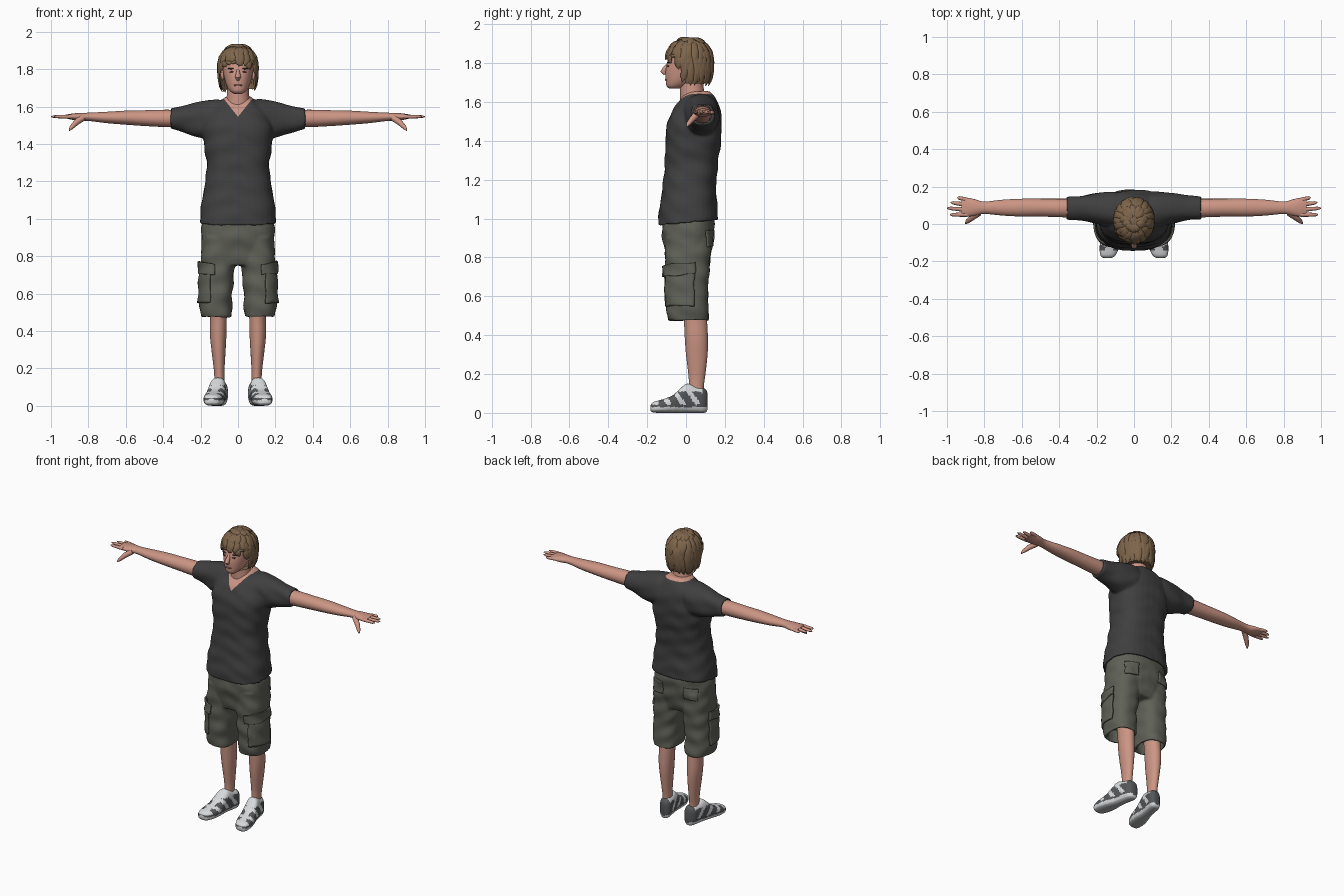
import bpy, bmesh, math, random
from mathutils import Vector

random.seed(4)
if "Cube" in bpy.data.objects:
    bpy.data.objects.remove(bpy.data.objects["Cube"])


def material(name, *rgb):
    m = bpy.data.materials.new(name)
    m.use_nodes = True
    m.diffuse_color = (*rgb, 1)
    m.node_tree.nodes["Principled BSDF"].inputs["Base Color"].default_value = (*rgb, 1)
    return m


SKIN = material("skin", .6, .3, .23)
HAIR = material("brown hair", .21, .13, .07)
BROW = material("dark brown", .07, .04, .025)
LIPS = material("lips", .42, .17, .14)
SHIRT = material("charcoal cloth", .05, .05, .052)
SHORTS = material("olive grey cloth", .115, .118, .095)
WHITE = material("shoe white", .68, .7, .71)
DARK = material("shoe dark grey", .09, .095, .1)
SOLE = material("sole grey", .42, .43, .44)


def make(name, bm, *mats, angle=50):
    bmesh.ops.recalc_face_normals(bm, faces=bm.faces)
    me = bpy.data.meshes.new(name)
    bm.to_mesh(me)
    bm.free()
    for m in mats:
        me.materials.append(m)
    ob = bpy.data.objects.new(name, me)
    bpy.context.scene.collection.objects.link(ob)
    smooth(me, angle)
    return ob


def smooth(me, angle=50):
    for p in me.polygons:
        p.use_smooth = True
    me.set_sharp_from_angle(angle=math.radians(angle))


def skin_rings(bm, rings):
    # bridge consecutive point loops and close both ends
    loops = [[bm.verts.new(p) for p in r] for r in rings]
    n = len(loops[0])
    for a, b in zip(loops, loops[1:]):
        for i in range(n):
            bm.faces.new((a[i], a[(i + 1) % n], b[(i + 1) % n], b[i]))
    bm.faces.new(loops[0])
    bm.faces.new(loops[-1])


def loft(bm, rows, axis="z", n=32, steps=4, power=2.3, fold=0, mirror=False):
    # rows: position, low/high of each cross axis (or one half width); fold turns the last hem inside
    rows = [r if len(r) == 5 else (r[0], -r[1], r[1], r[2], r[3]) for r in rows]
    fine = []
    for i in range(len(rows) - 1):
        quad = [rows[max(0, min(len(rows) - 1, i + k))] for k in (-1, 0, 1, 2)]
        for s in range(steps):
            t = s / steps
            fine.append([b + t / 2 * (c - a + t * (2*a - 5*b + 4*c - d + t * (3*(b - c) + d - a)))
                         for a, b, c, d in zip(*quad)])
    fine.append(list(rows[-1]))
    if fold:
        p, a0, a1, b0, b1 = fine[-1]
        w = .014
        for push in (0, fold):
            fine.append([p + push, a0 + w, a1 - w, b0 + w, b1 - w])
    for side in ((1, -1) if mirror else (1,)):
        rings = []
        for p, a0, a1, b0, b1 in fine:
            ring = []
            for k in range(n):
                c, s = math.cos(math.tau * k / n), math.sin(math.tau * k / n)
                a = (a0 + a1) / 2 + (a1 - a0) / 2 * math.copysign(abs(c) ** (2 / power), c)
                b = (b0 + b1) / 2 + (b1 - b0) / 2 * math.copysign(abs(s) ** (2 / power), s)
                x, y, z = {"z": (a, b, p), "x": (p, a, b), "y": (a, p, b)}[axis]
                ring.append((x * side, y, z))
            rings.append(ring)
        skin_rings(bm, rings)


def tube(bm, pts, radii, ups, flat=1, n=10):
    pts = [Vector(p) for p in pts]
    rings = []
    for i, p in enumerate(pts):
        t = (pts[min(i + 1, len(pts) - 1)] - pts[max(i - 1, 0)]).normalized()
        u = t.cross(ups[i]).normalized()
        v = u.cross(t)
        rings.append([p + radii[i] * (u * math.cos(math.tau * k / n) + v * flat * math.sin(math.tau * k / n))
                      for k in range(n)])
    skin_rings(bm, rings)


def fuse(ob, mats, wrinkle):
    # merge overlapping volumes into one soft cloth surface
    rm = ob.modifiers.new("merge", "REMESH")
    rm.mode, rm.voxel_size = "VOXEL", .007
    sm = ob.modifiers.new("soften", "SMOOTH")
    sm.iterations = 5
    me = bpy.data.meshes.new_from_object(ob.evaluated_get(bpy.context.evaluated_depsgraph_get()))
    ob.modifiers.clear()
    ob.data = me
    me.materials.clear()
    for m in mats:
        me.materials.append(m)
    normals = [v.normal.copy() for v in me.vertices]
    for v, nrm in zip(me.vertices, normals):
        x, y, z = v.co
        v.co += nrm * wrinkle * math.sin(55 * z + 14 * abs(x) + 9 * y) * math.sin(17 * x + 21 * y + 8 * z)
    for p in me.polygons:
        p.material_index = 0
    smooth(me, 60)


# shirt: torso and sleeves
bm = bmesh.new()
loft(bm, [(1.655, .065, .0, .12), (1.625, .1, -.02, .15), (1.57, .155, -.06, .175), (1.5, .185, -.095, .183),
          (1.4, .183, -.105, .18), (1.28, .167, -.11, .165), (1.15, .184, -.122, .155),
          (1.05, .2, -.138, .163), (.978, .206, -.145, .165)], power=2.5, fold=.06)
for v in bm.verts:
    if v.co.z < 1.1:
        v.co.z += .1 * (v.co.y - .01) * min(1, (1.1 - v.co.z) / .1)
loft(bm, [(.04, .02, .14, 1.48, 1.615), (.1, -.02, .17, 1.43, 1.638), (.2, -.0, .166, 1.432, 1.625),
          (.28, .02, .152, 1.457, 1.606), (.362, .024, .146, 1.48, 1.592)],
     axis="x", fold=-.04, mirror=True)
shirt = make("shirt", bm, SHIRT)
fuse(shirt, (SHIRT, SKIN), .003)

# V neck cut into the shirt surface
bm = bmesh.new()
bm.from_mesh(shirt.data)
V_Z, SLOPE = 1.545, 1.27
for co, no in (((0, 0, V_Z), (SLOPE, 0, 1)), ((0, 0, V_Z), (-SLOPE, 0, 1)),
               ((0, .06, 0), (0, 1, 0)), ((0, 0, 1.64), (0, 0, 1))):
    bmesh.ops.bisect_plane(bm, geom=bm.verts[:] + bm.edges[:] + bm.faces[:], plane_co=co, plane_no=no)
for f in bm.faces:
    c = f.calc_center_median()
    in_v = c.y < .06 and c.z > V_Z + SLOPE * abs(c.x)
    f.material_index = int(in_v or (c.z > 1.64 and abs(c.x) < .08))
bm.to_mesh(shirt.data)
bm.free()

# shorts
bm = bmesh.new()
loft(bm, [(1.02, .18, -.115, .14), (.95, .194, -.124, .145), (.85, .195, -.114, .135), (.75, .165, -.09, .11)],
     power=2.5)
loft(bm, [(.9, .01, .188, -.11, .13), (.8, .012, .197, -.107, .125), (.7, .022, .2, -.104, .118),
          (.6, .03, .205, -.104, .112), (.52, .032, .205, -.098, .115), (.475, .034, .198, -.092, .116)],
     power=2.5, fold=.08, mirror=True)
shorts = make("shorts", bm, SHORTS)
fuse(shorts, (SHORTS,), .004)


def panel(name, side, az0, az1, low, high, slant=0, lift=.005):
    # sewn-on cloth patch that follows the shorts
    bm = bmesh.new()
    n = 14
    grid = []
    for i in range(n + 1):
        a = math.radians(az0 + (az1 - az0) * i / n)
        grid.append([bm.verts.new((side * (.115 + .13 * math.cos(a)), .01 + .15 * math.sin(a),
                                   low + (high - low) * j / n + slant * i / n)) for j in range(n + 1)])
    for i in range(n):
        for j in range(n):
            bm.faces.new((grid[i][j], grid[i + 1][j], grid[i + 1][j + 1], grid[i][j + 1]))
    ob = make(name, bm, SHORTS)
    wrap = ob.modifiers.new("wrap", "SHRINKWRAP")
    wrap.target, wrap.wrap_mode, wrap.offset = shorts, "ABOVE_SURFACE", lift
    thick = ob.modifiers.new("thickness", "SOLIDIFY")
    thick.thickness, thick.offset = .01, 0


for side, word in ((1, "left"), (-1, "right")):
    panel(word + "_cargo_pocket", side, -72, 15, .55, .73)
    panel(word + "_cargo_flap", side, -85, 18, .7, .755, .02, .012)
    panel(word + "_back_pocket", side, 55, 105, .86, .94, 0, .003)

# legs
bm = bmesh.new()
loft(bm, [(.6, .06, .155, -.03, .1), (.48, .06, .15, -.012, .108), (.38, .062, .15, -.006, .113),
          (.3, .066, .142, 0, .111), (.2, .072, .13, .012, .1), (.14, .073, .126, .015, .092),
          (.08, .073, .126, .01, .09)], power=2, mirror=True)
make("legs", bm, SKIN)

# shoes, toes turned outward
bm = bmesh.new()
loft(bm, [(-.183, .018, .012, .038), (-.168, .04, .002, .056), (-.12, .053, 0, .07), (-.07, .052, 0, .09),
          (-.03, .047, 0, .125), (.005, .044, 0, .15), (.05, .042, 0, .138), (.085, .04, 0, .13),
          (.104, .03, .004, .118), (.111, .018, .02, .1)], axis="y", n=56, steps=7, power=2.7)
for f in bm.faces:
    x, y, z = f.calc_center_median()
    stripe = math.sin(85 * (y + .7 * z)) < .35
    if z < .03:
        f.material_index = 2 if z < .012 else 0
    elif z < .042 or (abs(x) > .02 and z < .11 and stripe and y > -.14) or y > .085:
        f.material_index = 1
for v in bm.verts:
    v.co.x += .1 - .18 * (v.co.y - .05)
other = bmesh.ops.duplicate(bm, geom=bm.verts[:] + bm.edges[:] + bm.faces[:])["geom"]
for v in other:
    if isinstance(v, bmesh.types.BMVert):
        v.co.x *= -1
make("shoes", bm, WHITE, DARK, SOLE)

# arms with palm, fingers and thumb
bm = bmesh.new()
loft(bm, [(.29, .035, .135, 1.49, 1.58), (.38, .036, .135, 1.49, 1.583), (.5, .04, .135, 1.496, 1.58),
          (.6, .04, .135, 1.503, 1.578), (.7, .045, .13, 1.511, 1.572), (.8, .054, .12, 1.523, 1.567),
          (.85, .045, .132, 1.523, 1.566), (.89, .04, .14, 1.53, 1.562), (.922, .046, .138, 1.537, 1.556)],
     axis="x", n=24, power=2, mirror=True)
FINGERS = [(.05, .985, .05), (.076, 1, .085), (.102, .98, .115), (.128, .945, .142)]
up = [Vector((0, 0, 1))] * 4
for side in (1, -1):
    for y, tip, tip_y in FINGERS:
        pts = [(side * (.89 + (tip - .89) * t), y + (tip_y - y) * t, 1.546) for t in (0, .4, .85, 1)]
        tube(bm, pts, (.012, .0115, .009, .003), up, .9)
    tube(bm, [(side * .83, .06, 1.54), (side * .865, .035, 1.515), (side * .892, .012, 1.487),
              (side * .902, .002, 1.472)], (.018, .016, .011, .003), up)
make("arms", bm, SKIN)

# head and neck
bm = bmesh.new()
loft(bm, [(1.57, .078, -.03, .12), (1.63, .064, -.03, .1), (1.68, .058, -.03, .09), (1.74, .056, -.03, .09)], power=2)
loft(bm, [(1.668, .022, -.085, -.04), (1.682, .042, -.1, 0), (1.71, .06, -.104, .05), (1.75, .073, -.106, .1),
          (1.79, .081, -.1, .12), (1.83, .084, -.09, .12), (1.87, .075, -.076, .11), (1.9, .04, -.04, .07)], power=2.15)
tube(bm, [(0, -.092, 1.797), (0, -.107, 1.775), (0, -.117, 1.757), (0, -.106, 1.743)],
     (.007, .012, .016, .009), [Vector((0, -1, 0))] * 4)
make("head", bm, SKIN)


def ball(name, mat, loc, size):
    bm = bmesh.new()
    bmesh.ops.create_uvsphere(bm, u_segments=16, v_segments=10, radius=1)
    for v in bm.verts:
        v.co = Vector(loc) + Vector(a * b for a, b in zip(v.co, size))
    make(name, bm, mat)


for side, word in ((1, "left"), (-1, "right")):
    ball(word + "_eye", BROW, (side * .033, -.092, 1.785), (.014, .006, .004))
    ball(word + "_brow", BROW, (side * .035, -.089, 1.803), (.02, .006, .004))
    ball(word + "_ear", SKIN, (side * .083, .02, 1.77), (.01, .02, .032))
ball("mouth", LIPS, (0, -.1, 1.714), (.024, .008, .006))

# hair: scalp cap and layered locks
CENTRE = Vector((0, .018, 1.815))


def scalp(az, lat, scale=1):
    r = math.cos(lat if lat > 0 else lat * .55)
    return CENTRE + scale * Vector((.104 * r * math.sin(az), -.12 * r * math.cos(az),
                                    (.117 if lat > 0 else .145) * math.sin(lat)))


bm = bmesh.new()
skin_rings(bm, [[scalp(math.tau * k / 32, math.radians(lat)) for k in range(32)] for lat in range(88, -57, -8)])
front = [f for f in bm.faces if f.calc_center_median().z < 1.825 and f.calc_center_median().y < .0]
bmesh.ops.delete(bm, geom=front, context="FACES")
make("hair_cap", bm, HAIR)

bm = bmesh.new()
for start, reach, count in ((80, .25, 14), (60, .6, 20), (40, .85, 24), (15, 1, 26)):
    for k in range(count):
        az = math.tau * (k + random.uniform(-.3, .3)) / count
        facing = max(0, math.cos(az))
        low = (-62 + 62 * min(1, facing * 1.5)) + random.uniform(-8, 8)
        end = start + (low - start) * reach
        sway = random.uniform(-.25, .25)
        pts = [scalp(az + sway * t * t, math.radians(start + (end - start) * t), 1 + .03 * t)
               for t in (0, .25, .5, .75, .9, 1)]
        tube(bm, pts, (.004, .018, .021, .017, .009, .001), [p - CENTRE for p in pts], .35, 8)
make("hair_locks", bm, HAIR)
